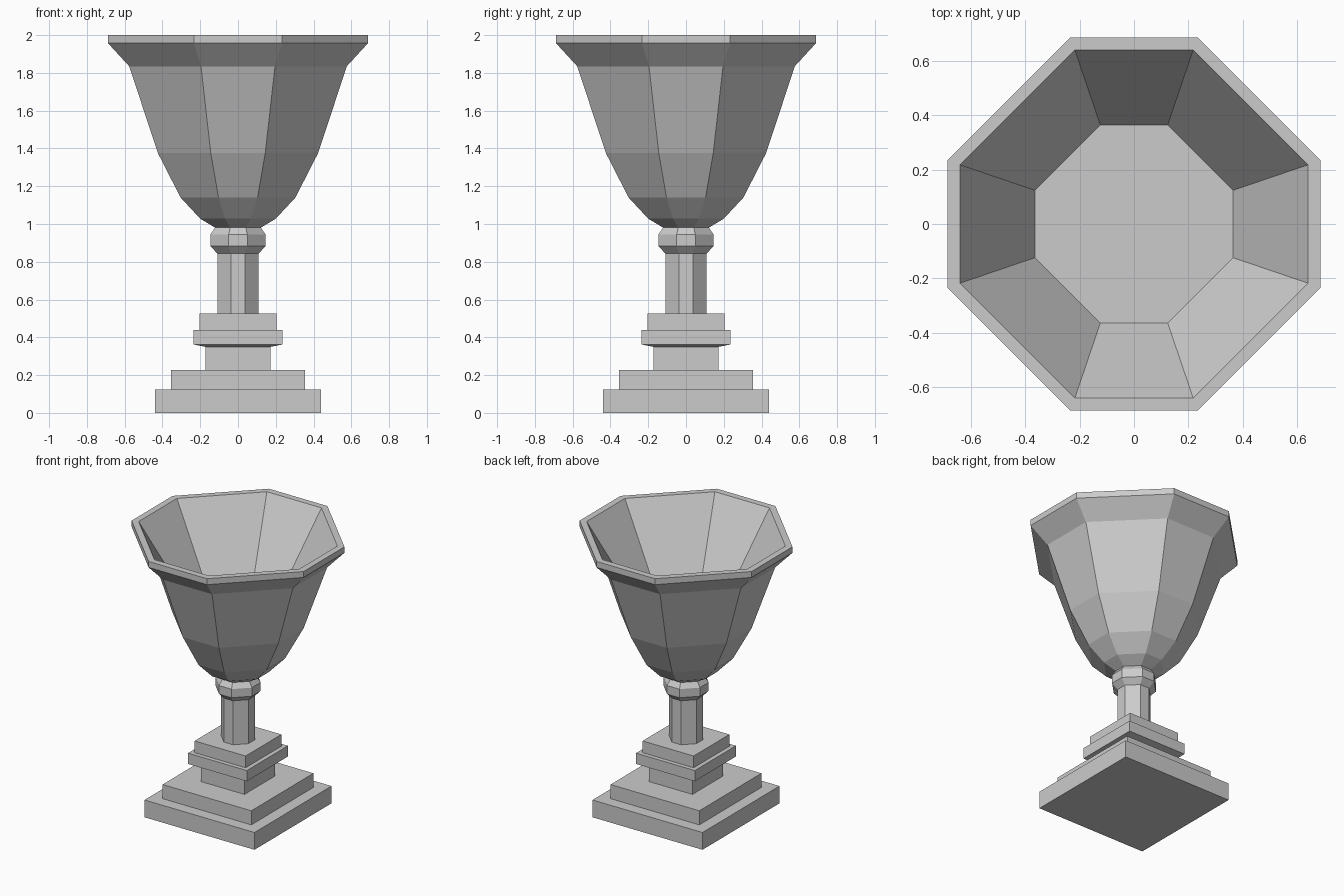
import bpy
import bmesh

if "Cube" in bpy.data.objects:
    bpy.data.objects.remove(bpy.data.objects["Cube"])


def ring_points(half, corner):
    """Square of half-width 'half'; corner < 1 chamfers it into an octagon."""
    if corner >= 1:
        return [(half, -half), (half, half), (-half, half), (-half, -half)]
    c = half * corner
    return [(half, -c), (half, c), (c, half), (-c, half),
            (-half, c), (-half, -c), (-c, -half), (c, -half)]


def loft(name, profile, corner):
    """Stack rings along a (half-width, height) profile and cap both ends."""
    bm = bmesh.new()
    rings = [[bm.verts.new((x, y, z)) for x, y in ring_points(half, corner)]
             for half, z in profile]
    for low, high in zip(rings, rings[1:]):
        n = len(low)
        for i in range(n):
            j = (i + 1) % n
            bm.faces.new((low[i], low[j], high[j], high[i]))
    bm.faces.new(rings[0][::-1])
    bm.faces.new(rings[-1])
    bmesh.ops.recalc_face_normals(bm, faces=bm.faces)
    mesh = bpy.data.meshes.new(name)
    bm.to_mesh(mesh)
    bm.free()
    obj = bpy.data.objects.new(name, mesh)
    bpy.context.collection.objects.link(obj)
    return obj


OCT = 0.34  # flat-to-width ratio of the octagonal parts

# Stepped square pedestal
loft("pedestal", [(0.44, 0), (0.44, 0.125), (0.355, 0.125), (0.355, 0.227),
                  (0.173, 0.227), (0.173, 0.35), (0.235, 0.362), (0.235, 0.44),
                  (0.204, 0.44), (0.204, 0.525)], 1)

# Octagonal stem
loft("stem", [(0.109, 0.52), (0.109, 0.845)], OCT)

# Collar between stem and bowl
loft("collar", [(0.109, 0.843), (0.146, 0.883), (0.146, 0.945), (0.12, 0.982)], OCT)

# Hollow bowl: outside, rim, then down the inside to the floor
loft("bowl", [(0.12, 0.98), (0.20, 1.028), (0.304, 1.14), (0.424, 1.375),
              (0.576, 1.835), (0.688, 1.957), (0.688, 2.0),
              (0.642, 2.0), (0.365, 1.54)], OCT)
